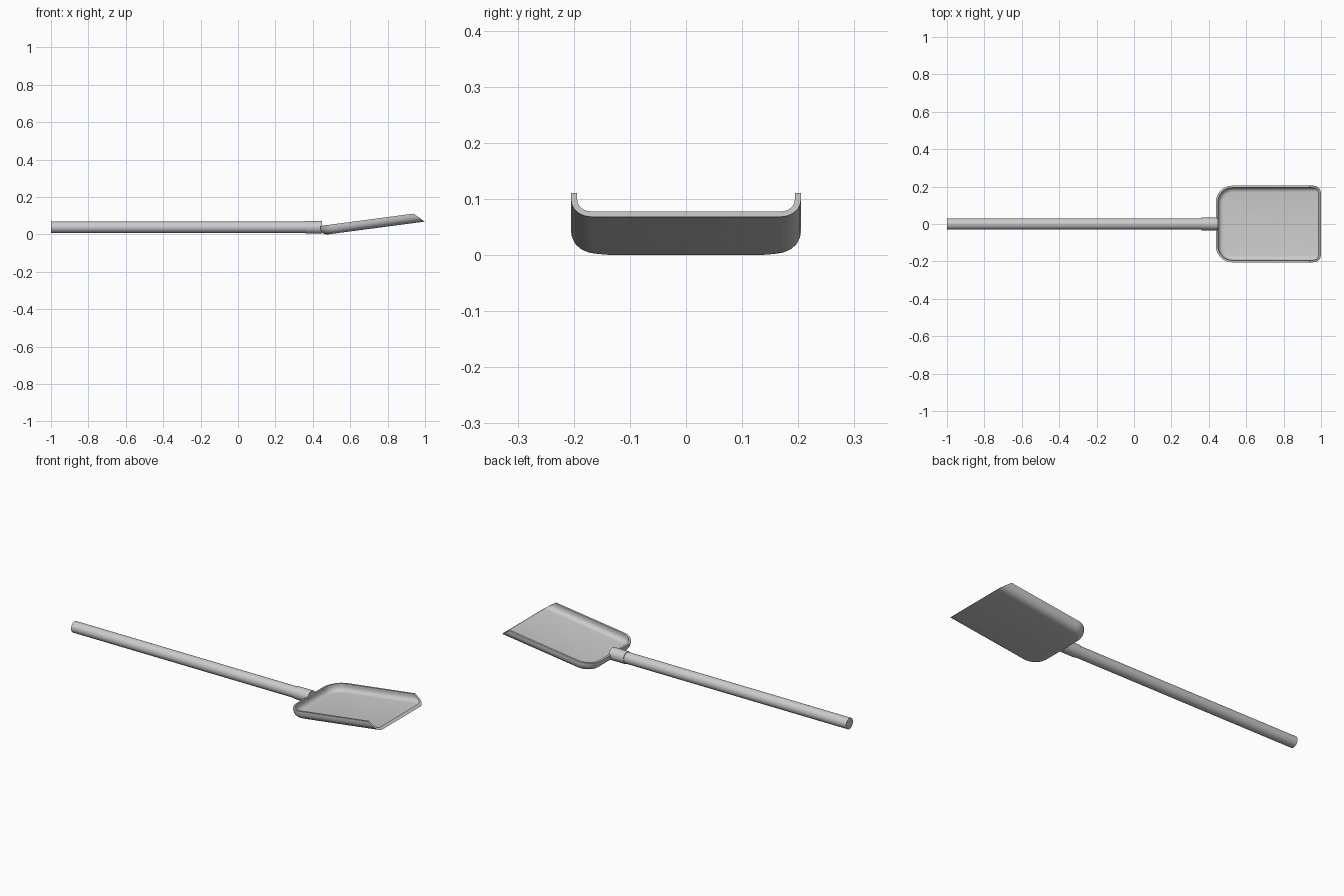
import bpy, bmesh
from math import sin, cos, pi, radians
from mathutils import Matrix

cube = bpy.data.objects.get("Cube")
if cube:
    bpy.data.objects.remove(cube)

steel = bpy.data.materials.new("light_grey")
steel.use_nodes = True
steel.diffuse_color = (0.6, 0.6, 0.6, 1)
steel.node_tree.nodes["Principled BSDF"].inputs["Base Color"].default_value = (0.6, 0.6, 0.6, 1)


def finish(obj, name, angle):
    obj.name = name
    obj.data.materials.append(steel)
    bpy.ops.object.select_all(action='DESELECT')
    obj.select_set(True)
    bpy.context.view_layer.objects.active = obj
    bpy.ops.object.shade_smooth_by_angle(angle=radians(angle))


def rod(name, x0, x1, radius):
    bpy.ops.mesh.primitive_cylinder_add(
        vertices=24, radius=radius, depth=x1 - x0,
        location=((x0 + x1) / 2, 0, 0.038), rotation=(0, pi / 2, 0))
    finish(bpy.context.object, name, 40)


# Handle and the socket joining it to the blade
rod("handle", -1.0, 0.37, 0.03)
rod("socket", 0.36, 0.45, 0.0335)

# Blade dimensions, before tilting
HALF_WIDTH, LENGTH, WALL = 0.205, 0.5595, 0.05
CORNER, BEND, THICK = 0.088, 0.036, 0.011
CUT_SLOPE = 1.09


def outline(inset, height):
    """U-shaped ring around sides and back, ending on the slanted front cut."""
    half, r = HALF_WIDTH - inset, CORNER - inset
    end = LENGTH - CUT_SLOPE * height
    side = [(end, half)]
    for i in range(9):
        a = pi / 2 * i / 8
        side.append((CORNER - r * sin(a), half - r + r * cos(a)))
    ring = side + [(u, -v) for u, v in reversed(side)]
    return [(u, v, height) for u, v in ring]


# Cross-section of the pan: outer bend up to the rim, inner bend back down
def bend(radius):
    arc = [pi / 2 * i / 5 for i in range(6)]
    return [(BEND - radius * sin(a), BEND - radius * cos(a)) for a in arc]


profile = bend(BEND) + [(0, WALL), (THICK, WALL)] + bend(BEND - THICK)[::-1]

bm = bmesh.new()
rings = [[bm.verts.new(p) for p in outline(d, h)] for d, h in profile]
for low, high in zip(rings, rings[1:]):
    for i in range(len(low) - 1):
        bm.faces.new((low[i], low[i + 1], high[i + 1], high[i]))

# Underside, inner floor and the slanted front edge
bm.faces.new(rings[0])
bm.faces.new(rings[-1])
bm.faces.new([r[0] for r in rings] + [r[-1] for r in reversed(rings)])
bmesh.ops.recalc_face_normals(bm, faces=bm.faces)

# Tilt the blade upwards towards its front edge
bm.transform(Matrix.Translation((0.48, 0, 0))
             @ Matrix.Rotation(radians(-7.5), 4, 'Y')
             @ Matrix.Translation((-BEND, 0, 0)))
mesh = bpy.data.meshes.new("blade")
bm.to_mesh(mesh)
bm.free()
blade = bpy.data.objects.new("blade", mesh)
bpy.context.collection.objects.link(blade)
finish(blade, "blade", 35)
